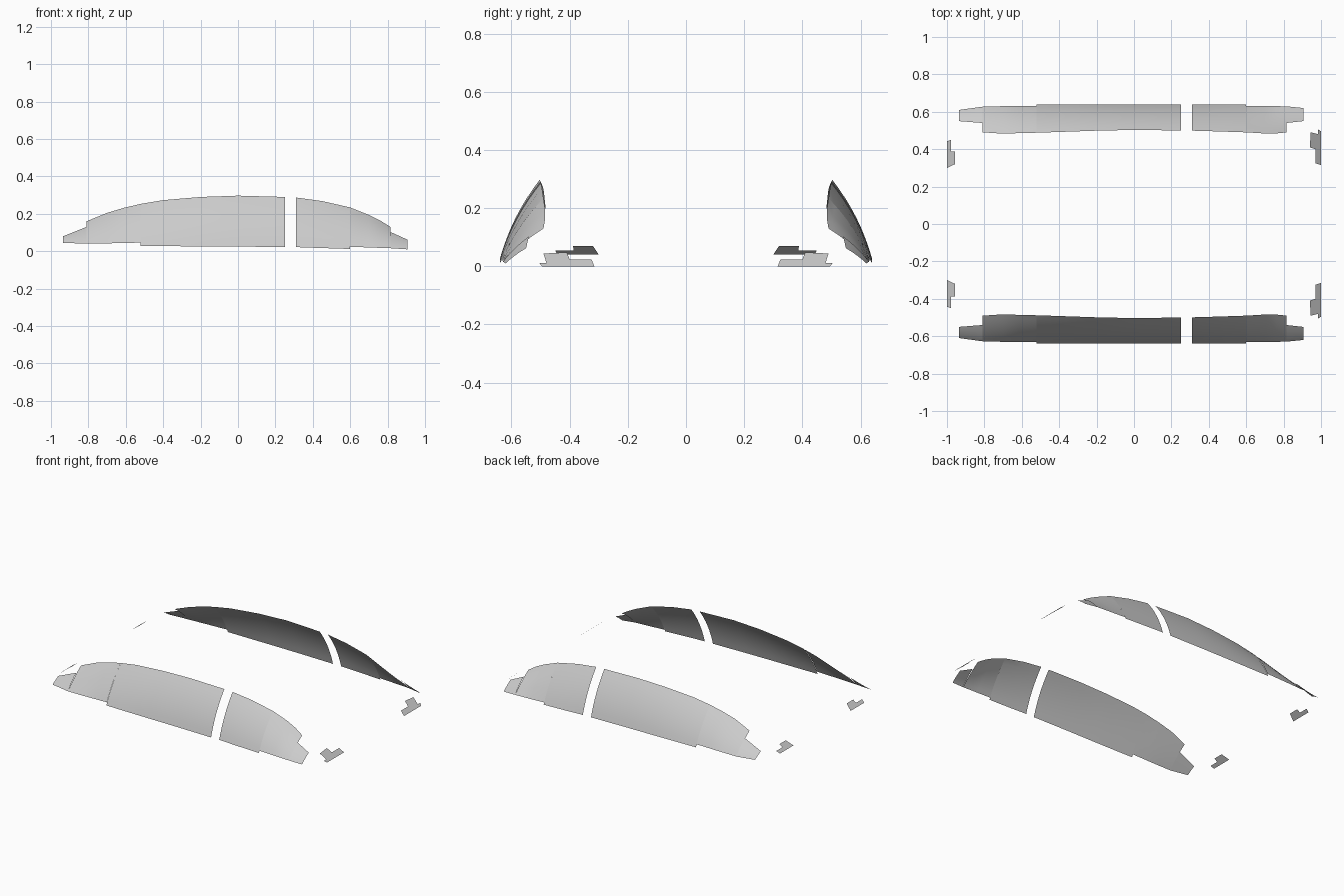
import bpy, bmesh

cube = bpy.data.objects.get("Cube")
if cube:
    bpy.data.objects.remove(cube)

# Single pale glass colour
glass = bpy.data.materials.new("pale_grey_glass")
glass.use_nodes = True
colour = (0.6, 0.6, 0.6, 1)
glass.diffuse_color = colour
glass.node_tree.nodes["Principled BSDF"].inputs["Base Color"].default_value = colour

ROWS = 8


def finish(name, bm, smooth):
    mesh = bpy.data.meshes.new(name)
    bm.to_mesh(mesh)
    bm.free()
    mesh.materials.append(glass)
    for p in mesh.polygons:
        p.use_smooth = smooth
    obj = bpy.data.objects.new(name, mesh)
    bpy.context.collection.objects.link(obj)


def side_window(name, strips, side):
    """Curved sheet; each station is x, top z, top y, bottom z, bottom y."""
    bm = bmesh.new()
    for stations in strips:
        cols = []
        for x, zt, yt, zb, yb in stations:
            col = []
            for i in range(ROWS + 1):
                t = i / ROWS
                bulge = 0.2 * (zt - zb) * t * (1 - t)
                y = yb + (yt - yb) * t + bulge
                z = zb + (zt - zb) * t + bulge * 0.5
                col.append(bm.verts.new((x, side * y, z)))
            cols.append(col)
        for a, b in zip(cols, cols[1:]):
            for i in range(ROWS):
                quad = [a[i], b[i], b[i + 1], a[i + 1]]
                bm.faces.new(quad if side < 0 else quad[::-1])
    bmesh.ops.remove_doubles(bm, verts=bm.verts, dist=0.0005)
    finish(name, bm, True)


def corner_pane(name, outline, height, side):
    """Small flat stepped pane, sloping down and outward."""
    bm = bmesh.new()
    face = bm.faces.new([bm.verts.new((x, side * y, height(x))) for x, y in outline])
    face.normal_update()
    if face.normal.z < 0:
        face.normal_flip()
    finish(name, bm, False)


# Long window: stepped tip, tapering part, main part
long_window = [
    [(-0.935, 0.08, 0.55, 0.045, 0.61), (-0.81, 0.13, 0.54, 0.04, 0.627)],
    [(-0.81, 0.16, 0.49, 0.04, 0.627), (-0.7, 0.205, 0.483, 0.042, 0.63),
     (-0.61, 0.232, 0.486, 0.044, 0.631), (-0.52, 0.253, 0.488, 0.046, 0.632)],
    [(-0.52, 0.253, 0.488, 0.028, 0.638), (-0.4, 0.273, 0.492, 0.027, 0.639),
     (-0.2, 0.29, 0.499, 0.026, 0.64), (0, 0.297, 0.503, 0.025, 0.64),
     (0.25, 0.29, 0.5, 0.022, 0.64)],
]
# Short window, same three zones in the other direction
short_window = [
    [(0.31, 0.287, 0.499, 0.022, 0.64), (0.45, 0.268, 0.495, 0.017, 0.64),
     (0.6, 0.234, 0.49, 0.012, 0.638)],
    [(0.6, 0.234, 0.49, 0.024, 0.632), (0.7, 0.194, 0.484, 0.02, 0.631),
     (0.76, 0.164, 0.484, 0.018, 0.63), (0.815, 0.13, 0.49, 0.016, 0.629)],
    [(0.815, 0.103, 0.54, 0.016, 0.629), (0.905, 0.062, 0.55, 0.01, 0.62)],
]
# Corner panes as x, y outlines
left_outline = [(0.985, 0.505), (1, 0.495), (1, 0.315), (0.97, 0.325), (0.97, 0.4),
                (0.94, 0.41), (0.945, 0.49), (0.985, 0.48)]
right_outline = [(-1, 0.442), (-0.979, 0.45), (-0.979, 0.387), (-0.957, 0.388),
                 (-0.957, 0.32), (-1, 0.3)]

for label, side in (("front", -1), ("back", 1)):
    side_window(label + "_long_window", long_window, side)
    side_window(label + "_short_window", short_window, side)
    corner_pane(label + "_left_corner_pane", left_outline,
                lambda x: 0.8 * (1 - x), side)
    corner_pane(label + "_right_corner_pane", right_outline,
                lambda x: 0.04 + 0.7 * (x + 1), side)
